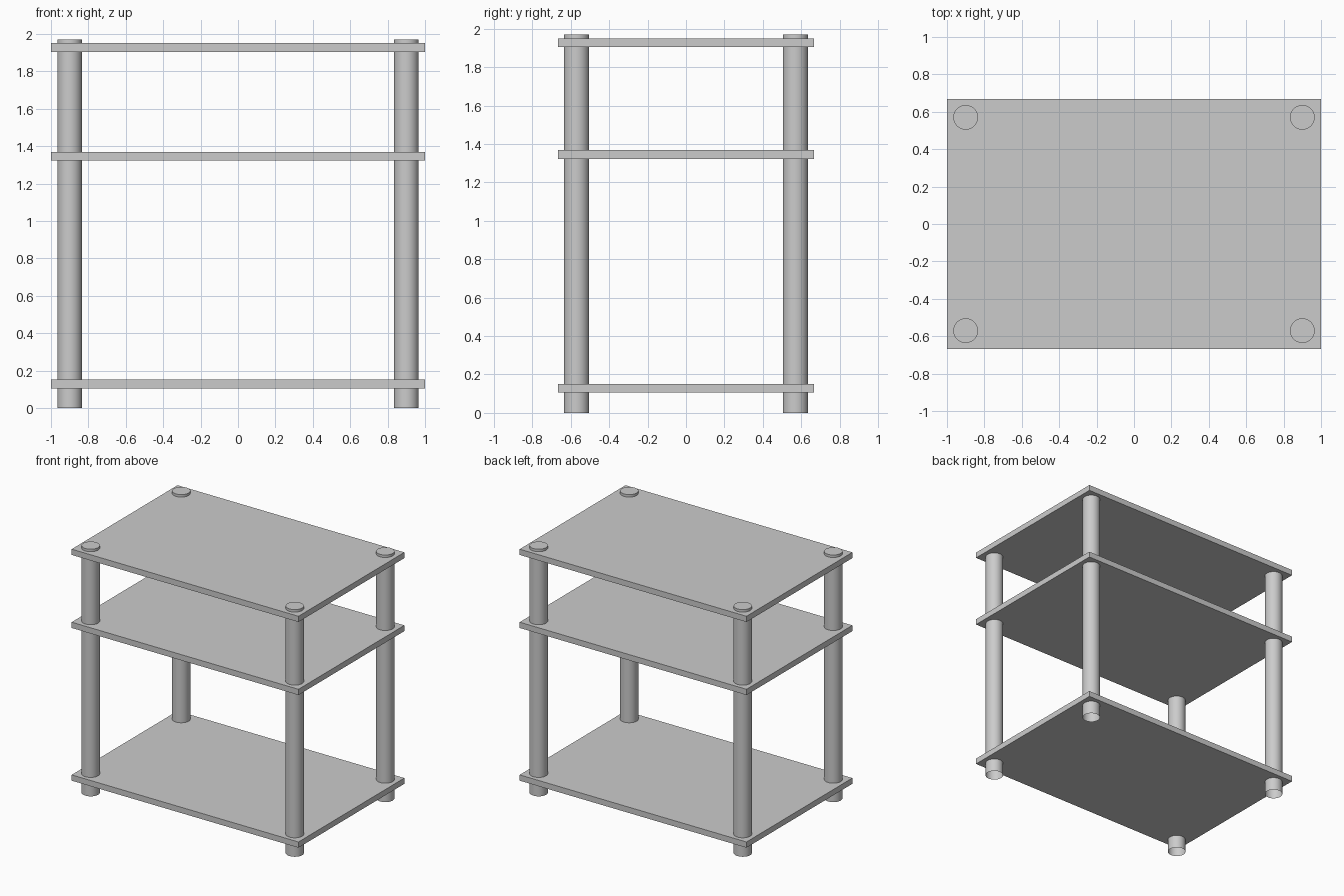
import bpy
import bmesh
from mathutils import Matrix

cube = bpy.data.objects.get("Cube")
if cube:
    bpy.data.objects.remove(cube, do_unlink=True)

HALF_X, HALF_Y, THICK = 1.0, 0.667, 0.046
LEG_X, LEG_Y, LEG_R, LEG_H = 0.9, 0.57, 0.066, 1.97

# Single grey finish
grey = bpy.data.materials.new("light_grey")
grey.use_nodes = True
colour = (0.6, 0.6, 0.6, 1)
grey.diffuse_color = colour
grey.node_tree.nodes["Principled BSDF"].inputs["Base Color"].default_value = colour


def add_object(name, bm, location):
    mesh = bpy.data.meshes.new(name)
    bm.to_mesh(mesh)
    bm.free()
    mesh.materials.append(grey)
    obj = bpy.data.objects.new(name, mesh)
    obj.location = location
    bpy.context.collection.objects.link(obj)
    return obj


# Three flat rectangular shelves
for name, z in (("bottom_shelf", 0.128), ("middle_shelf", 1.345), ("top_shelf", 1.927)):
    bm = bmesh.new()
    bmesh.ops.create_cube(bm, size=1, matrix=Matrix.Diagonal((2 * HALF_X, 2 * HALF_Y, THICK, 1)))
    add_object(name, bm, (0, 0, z))

# Four round legs passing through the shelves, closed on top and open underneath
for side, sx in (("left", 1), ("right", -1)):
    for end, sy in (("front", -1), ("back", 1)):
        bm = bmesh.new()
        bmesh.ops.create_cone(bm, cap_ends=True, segments=48, radius1=LEG_R,
                              radius2=LEG_R, depth=LEG_H)
        underside = [f for f in bm.faces if f.normal.z < -0.9]
        bmesh.ops.delete(bm, geom=underside, context="FACES_ONLY")
        for face in bm.faces:
            face.smooth = abs(face.normal.z) < 0.5
        for edge in bm.edges:
            edge.smooth = all(f.smooth for f in edge.link_faces)
        add_object(f"{end}_{side}_leg", bm, (sx * LEG_X, sy * LEG_Y, LEG_H / 2))
